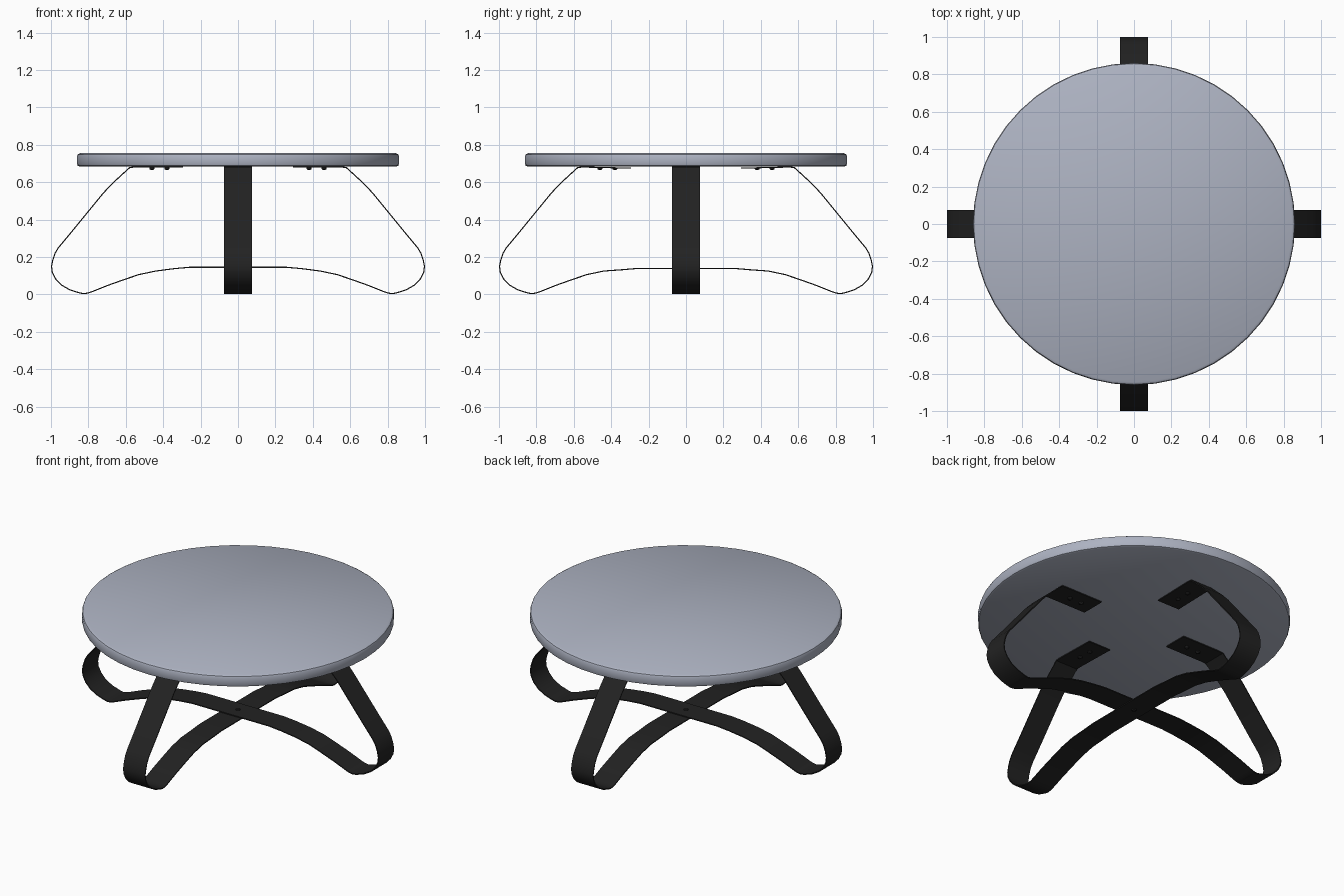
import bpy, bmesh, math
from mathutils import Vector, Matrix

if "Cube" in bpy.data.objects:
    bpy.data.objects.remove(bpy.data.objects["Cube"])


def material(name, colour):
    m = bpy.data.materials.new(name)
    m.diffuse_color = (*colour, 1)
    m.use_nodes = True
    m.node_tree.nodes["Principled BSDF"].inputs["Base Color"].default_value = m.diffuse_color
    return m


GREY = material("blue grey", (0.42, 0.45, 0.54))
BLACK = material("black", (0.016, 0.016, 0.016))


def finish(name, bm, mat, angle=35):
    bmesh.ops.recalc_face_normals(bm, faces=bm.faces)
    me = bpy.data.meshes.new(name)
    bm.to_mesh(me)
    bm.free()
    me.materials.append(mat)
    ob = bpy.data.objects.new(name, me)
    bpy.context.collection.objects.link(ob)
    bpy.ops.object.select_all(action='DESELECT')
    ob.select_set(True)
    bpy.context.view_layer.objects.active = ob
    bpy.ops.object.shade_smooth_by_angle(angle=math.radians(angle))
    return ob


def lathe(name, profile, sides, mat, at=(0, 0, 0), angle=35):
    bm = bmesh.new()
    rings = []
    for r, z in profile:
        rings.append([bm.verts.new((at[0] + r * math.cos(2 * math.pi * i / sides),
                                    at[1] + r * math.sin(2 * math.pi * i / sides),
                                    at[2] + z)) for i in range(sides)])
    for a, b in zip(rings, rings[1:]):
        for i in range(sides):
            j = (i + 1) % sides
            bm.faces.new((a[i], a[j], b[j], b[i]))
    bm.faces.new(rings[0][::-1])
    bm.faces.new(rings[-1])
    return finish(name, bm, mat, angle)


# round table top with softened rims
lathe("table_top", [(0.848, 0.684), (0.857, 0.688), (0.861, 0.697), (0.861, 0.738),
                    (0.857, 0.748), (0.845, 0.755)], 48, GREY)

# half profile of a bent strap leg: floor arch, foot loop, leaning leg, fixing tab
HALF = [(0.12, 0.145), (0.26, 0.145), (0.34, 0.138), (0.44, 0.125), (0.53, 0.106),
        (0.61, 0.079), (0.70, 0.047), (0.78, 0.015), (0.80, 0.008), (0.825, 0.004),
        (0.85, 0.009), (0.90, 0.025), (0.945, 0.051), (0.975, 0.083), (0.993, 0.118),
        (0.997, 0.15), (0.99, 0.185), (0.978, 0.22), (0.96, 0.25), (0.90, 0.322),
        (0.72, 0.542), (0.67, 0.595), (0.61, 0.65), (0.578, 0.679), (0.55, 0.681),
        (0.295, 0.681)]
PATH = [(-x, z) for x, z in reversed(HALF)] + HALF
WIDTH, THICK = 0.074, 0.006


def strap(name, turn, drop):
    rot = Matrix.Rotation(turn, 4, 'Z')
    bm = bmesh.new()
    rows = []
    pts = [Vector(p) for p in PATH]
    for i, p in enumerate(pts):
        # mitred offset on both sides of the path
        a = (p - pts[i - 1]).normalized() if i else None
        b = (pts[i + 1] - p).normalized() if i < len(pts) - 1 else None
        a, b = a or b, b or a
        t = (a + b).normalized()
        n = Vector((-t.y, t.x)) * (THICK / 2 / max(t.dot(a), 0.5))
        z = p.y - (drop if abs(p.x) < 0.4 else 0)
        row = []
        for side, y in ((1, -WIDTH), (1, WIDTH), (-1, WIDTH), (-1, -WIDTH)):
            co = Vector((p.x + side * n.x, y, max(z + side * n.y, 0)))
            row.append(bm.verts.new(rot @ co))
        rows.append(row)
    for a, b in zip(rows, rows[1:]):
        for k in range(4):
            m = (k + 1) % 4
            bm.faces.new((a[k], a[m], b[m], b[k]))
    bm.faces.new(rows[0])
    bm.faces.new(rows[-1][::-1])
    finish(name, bm, BLACK)


strap("strap_leg_across", 0, 0)
strap("strap_leg_deep", math.pi / 2, 0.006)

# screw heads under each fixing tab
for q in range(4):
    for r in (0.38, 0.46):
        a = q * math.pi / 2
        lathe("tab_screw", [(0.006, 0.665), (0.013, 0.670), (0.013, 0.679)], 12, BLACK,
              (r * math.cos(a), r * math.sin(a), 0))

# bolt joining the crossed straps
lathe("centre_bolt", [(0.012, 0.130), (0.014, 0.134), (0.014, 0.149), (0.010, 0.152)], 12, BLACK)
